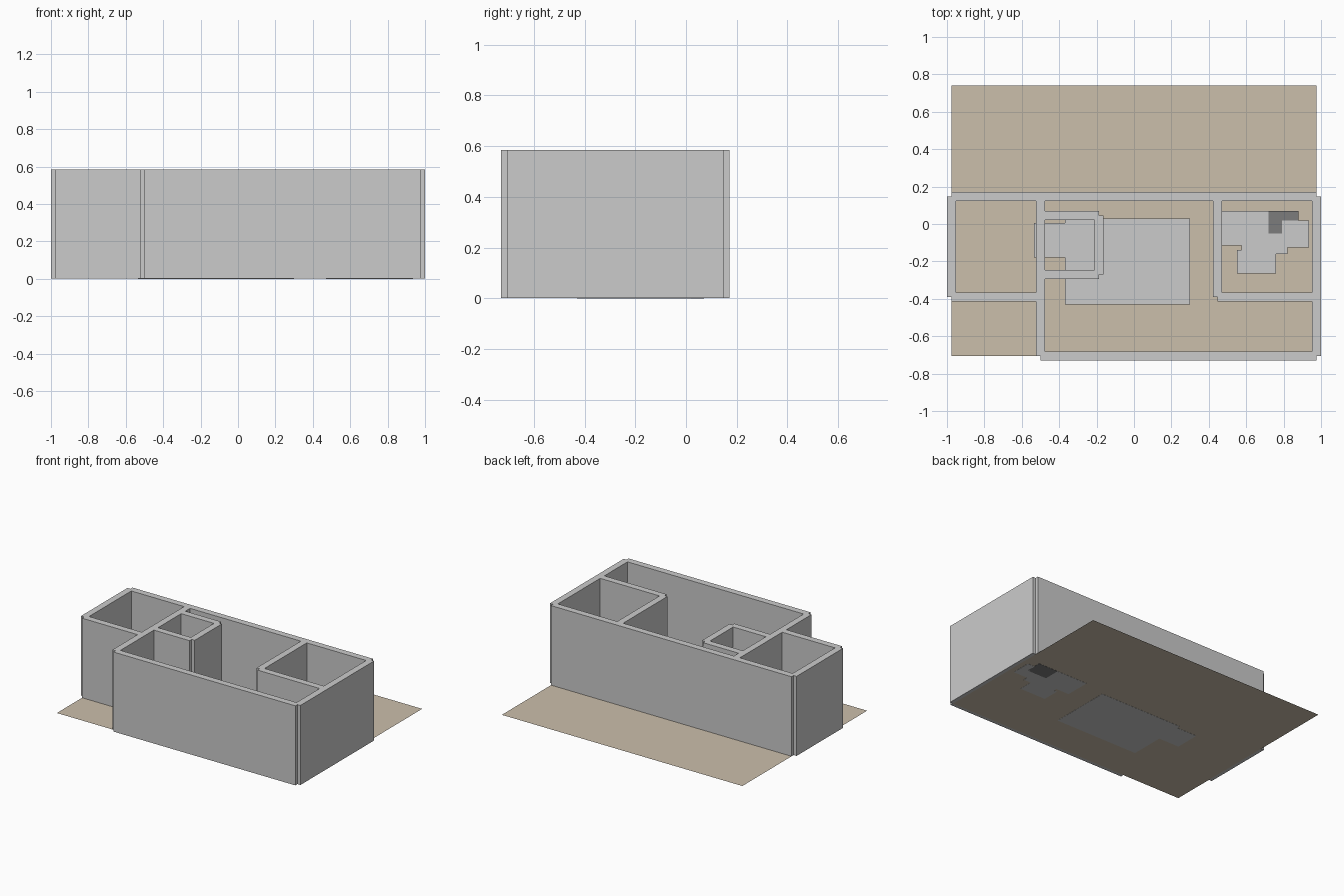
import bpy

if "Cube" in bpy.data.objects:
    bpy.data.objects.remove(bpy.data.objects["Cube"])

H = 0.585      # wall height
T = 0.024      # half wall thickness


def material(name, color):
    m = bpy.data.materials.new(name)
    m.diffuse_color = color
    m.use_nodes = True
    m.node_tree.nodes["Principled BSDF"].inputs["Base Color"].default_value = m.diffuse_color
    return m


def box(name, x0, x1, y0, y1, z0, z1, mat=None):
    bpy.ops.mesh.primitive_cube_add(size=1, location=((x0 + x1) / 2, (y0 + y1) / 2, (z0 + z1) / 2))
    ob = bpy.context.object
    ob.name = name
    ob.scale = (x1 - x0, y1 - y0, z1 - z0)
    bpy.ops.object.transform_apply(location=False, rotation=False, scale=True)
    if mat:
        ob.data.materials.append(mat)
    return ob


def wall(name, x0, y0, x1, y1):
    """Straight wall along its centre line; thickness only goes sideways."""
    tx, ty = (T, 0) if x0 == x1 else (0, T)
    return box(name, x0 - tx, x1 + tx, y0 - ty, y1 + ty, 0.002, H)


# Flat tan floor plate
bpy.ops.mesh.primitive_plane_add(size=1, location=(0, 0.0175, 0.001))
floor = bpy.context.object
floor.name = "floor"
floor.scale = (1.95, 1.445, 1)
bpy.ops.object.transform_apply(location=False, rotation=False, scale=True)
floor.data.materials.append(material("tan", (0.60, 0.52, 0.41, 1)))

# Outer and partition walls
for name, *line in [
    ("back_wall", -0.976, 0.148, 0.976, 0.148),
    ("left_wall", -0.976, -0.39, -0.976, 0.148),
    ("left_room_front_wall", -0.976, -0.39, -0.5, -0.39),
    ("left_partition", -0.5, -0.706, -0.5, 0.148),
    ("front_wall", -0.5, -0.706, 0.976, -0.706),
    ("right_wall", 0.976, -0.706, 0.976, 0.148),
    ("right_room_side_wall", 0.447, -0.39, 0.447, 0.148),
    ("right_room_front_wall", 0.447, -0.39, 0.976, -0.39),
    ("closet_back_wall", -0.5, 0.046, -0.186, 0.046),
    ("closet_side_wall", -0.186, -0.27, -0.186, 0.046),
    ("closet_front_wall", -0.5, -0.27, -0.186, -0.27),
]:
    wall(name, *line)

# Low slabs on the floor
for name, x0, x1, y0, y1, h in [
    ("large_mat", -0.37, 0.30, -0.43, 0.03, 0.010),
    ("closet_slab_back", -0.535, -0.21, -0.10, 0.005, 0.014),
    ("closet_slab_front", -0.535, -0.29, -0.18, -0.10, 0.014),
    ("closet_slab_side", -0.335, -0.15, -0.195, -0.005, 0.012),
    ("room_slab_back", 0.47, 0.72, -0.115, 0.07, 0.010),
    ("room_slab_middle", 0.575, 0.82, -0.16, -0.05, 0.012),
    ("room_slab_front", 0.55, 0.76, -0.265, -0.14, 0.014),
    ("room_slab_right", 0.79, 0.935, -0.125, 0.02, 0.016),
]:
    box(name, x0, x1, y0, y1, 0, h)
box("dark_slab", 0.72, 0.88, -0.05, 0.07, 0, 0.014, material("dark_grey", (0.2, 0.2, 0.2, 1)))
